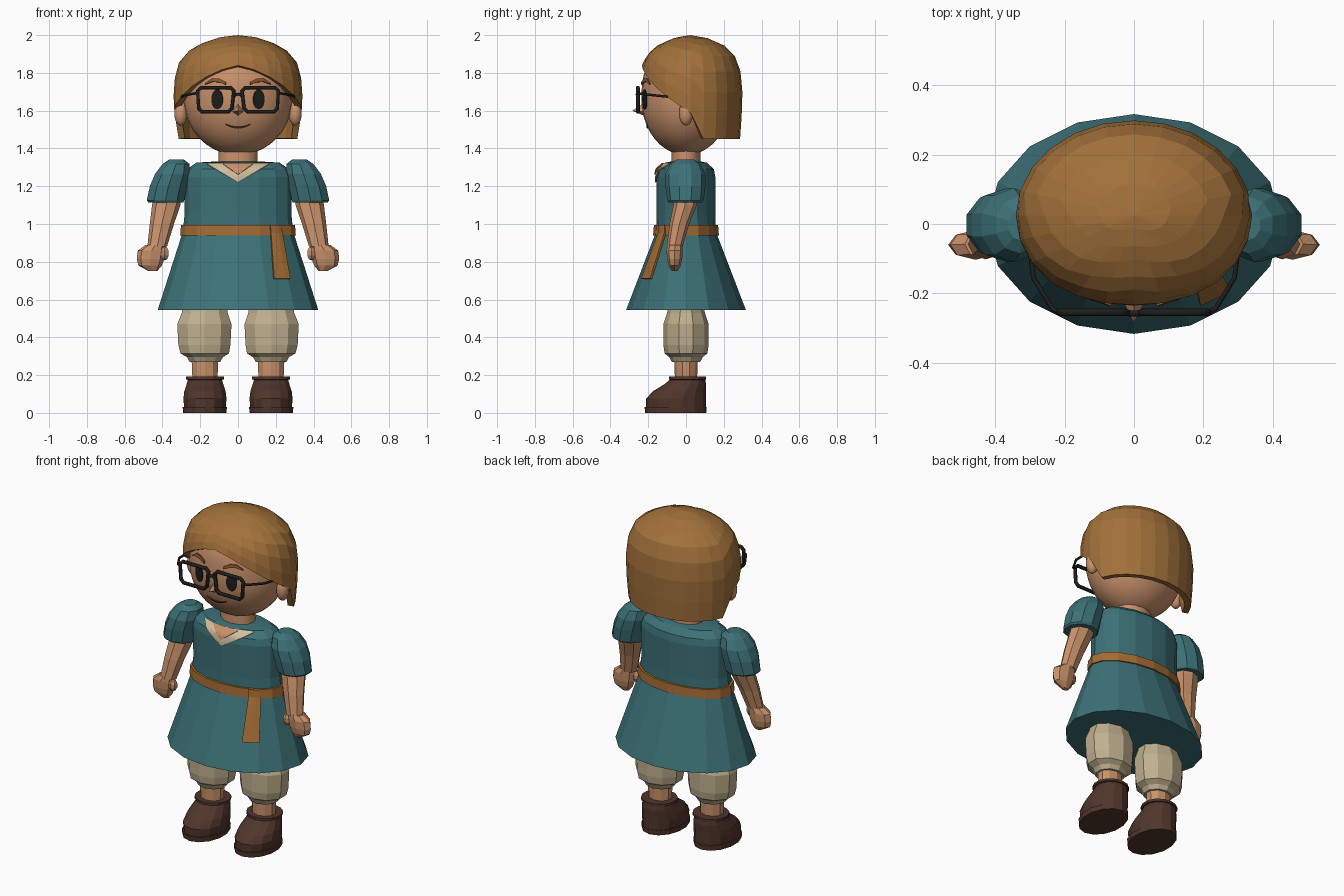
import bpy, bmesh, math
from mathutils import Vector
from mathutils.bvhtree import BVHTree

if "Cube" in bpy.data.objects:
    bpy.data.objects.remove(bpy.data.objects["Cube"])


def material(name, rgb):
    m = bpy.data.materials.new(name)
    m.diffuse_color = (*rgb, 1)
    m.use_nodes = True
    m.node_tree.nodes["Principled BSDF"].inputs["Base Color"].default_value = m.diffuse_color
    return m


TEAL = material("teal cloth", (.045, .165, .182))
HAIR = material("light brown hair", (.36, .165, .042))
SKIN = material("skin", (.58, .285, .145))
LINEN = material("beige linen", (.52, .43, .27))
CREAM = material("cream collar", (.64, .52, .34))
LEATHER = material("dark brown leather", (.08, .036, .024))
BELT = material("ochre belt", (.37, .15, .032))
BLACK = material("black", (.012, .013, .011))
BROW = material("brow brown", (.26, .085, .025))


def finish(name, bm, mat, smooth=None):
    bmesh.ops.recalc_face_normals(bm, faces=bm.faces)
    me = bpy.data.meshes.new(name)
    bm.to_mesh(me)
    bm.free()
    me.materials.append(mat)
    ob = bpy.data.objects.new(name, me)
    bpy.context.collection.objects.link(ob)
    if smooth:
        bpy.ops.object.select_all(action='DESELECT')
        ob.select_set(True)
        bpy.context.view_layer.objects.active = ob
        bpy.ops.object.shade_smooth_by_angle(angle=math.radians(smooth))
    return ob


def loft(name, mat, rings, n=12, smooth=None):
    """Closed stack of ellipses, each (z, cx, cy, rx, ry)."""
    bm = bmesh.new()
    loops = []
    for z, cx, cy, rx, ry in rings:
        loops.append([bm.verts.new((cx + rx * math.sin(2 * math.pi * i / n),
                                    cy - ry * math.cos(2 * math.pi * i / n), z))
                      for i in range(n)])
    for a, b in zip(loops, loops[1:]):
        for i in range(n):
            j = (i + 1) % n
            bm.faces.new((a[i], a[j], b[j], b[i]))
    bm.faces.new(loops[0])
    bm.faces.new(loops[-1])
    return finish(name, bm, mat, smooth)


def ellipsoid(name, mat, loc, r, seg=10, rings=7, smooth=None):
    bm = bmesh.new()
    bmesh.ops.create_uvsphere(bm, u_segments=seg, v_segments=rings, radius=1)
    bmesh.ops.scale(bm, vec=r, verts=bm.verts)
    bmesh.ops.translate(bm, vec=loc, verts=bm.verts)
    return finish(name, bm, mat, smooth)


def plate(name, mat, target, rows, off=.004, cuts=4, thick=.006):
    """Thin strip given as (x, z) pairs, draped on the front of a target."""
    tb = bmesh.new()
    tb.from_mesh(target.data)
    tree = BVHTree.FromBMesh(tb)
    bm = bmesh.new()
    grid = []
    for (a, b) in rows:
        line = []
        for k in range(cuts + 1):
            x, z = Vector(a).lerp(Vector(b), k / cuts)
            hit = tree.ray_cast(Vector((x, -2, z)), Vector((0, 1, 0)))[0]
            line.append(bm.verts.new((x, (hit.y if hit else -.1) - off, z)))
        grid.append(line)
    for a, b in zip(grid, grid[1:]):
        for k in range(cuts):
            bm.faces.new((a[k], a[k + 1], b[k + 1], b[k]))
    tb.free()
    ob = finish(name, bm, mat)
    m = ob.modifiers.new("thickness", 'SOLIDIFY')
    m.thickness, m.offset = thick, 0
    return ob


def tube(name, mat, pts, r, closed=False):
    cu = bpy.data.curves.new(name, 'CURVE')
    cu.dimensions = '3D'
    cu.bevel_depth, cu.bevel_resolution = r, 1
    cu.use_fill_caps = True
    sp = cu.splines.new('POLY')
    sp.points.add(len(pts) - 1)
    for p, co in zip(sp.points, pts):
        p.co = (*co, 1)
    sp.use_cyclic_u = closed
    tmp = bpy.data.objects.new(name + "_path", cu)
    me = bpy.data.meshes.new_from_object(tmp)
    bpy.data.objects.remove(tmp)
    me.materials.clear()
    me.materials.append(mat)
    bpy.context.collection.objects.link(bpy.data.objects.new(name, me))


def interp(table, x):
    for (x0, y0), (x1, y1) in zip(table, table[1:]):
        if x <= x1:
            return y0 + (y1 - y0) * (x - x0) / (x1 - x0)
    return table[-1][1]


# Dress, belt and hanging sash
dress = loft("dress", TEAL, [(.545, 0, 0, .425, .317), (.96, 0, 0, .292, .158),
                             (1.05, 0, 0, .283, .155), (1.25, 0, 0, .285, .155),
                             (1.29, 0, 0, .27, .148), (1.325, 0, 0, .22, .11),
                             (1.332, 0, 0, .1, .07)], 16)
loft("belt", BELT, [(.94, 0, 0, .306, .174), (.995, 0, 0, .302, .17)], 16)
plate("sash", BELT, dress, [((.17 + .02 * t, .995 - .285 * t), (.225 + .05 * t, .995 - .285 * t))
                            for t in (0, .15, .4, .7, 1)], .016, 3, .012)

# Collar with the open neck above it
plate("collar", CREAM, dress, [((x, 1.22 + .098 * abs(x) / .165), (x, 1.322))
                               for x in [i * .0275 for i in range(-6, 7)]], .006)
plate("open_neck", SKIN, dress, [((x, 1.262 + .055 * abs(x) / .08), (x, 1.322))
                                 for x in [i * .02 for i in range(-4, 5)]], .012)
loft("neck", SKIN, [(1.28, 0, 0, .105, .08), (1.42, 0, 0, .103, .075)], 12, 40)

# Head: rounder below, fuller at the forehead
rings = []
for i in range(1, 20):
    a = math.pi * (i / 20 - .5)
    t = math.sin(a)
    h, e = (.295, 2.0) if t < 0 else (.29, 2.6)
    f = (1 - abs(t) ** e) ** (1 / e)
    rings.append((1.66 + h * t, 0, 0, .287 * f, .236 * f))
head = loft("head", SKIN, rings, 28, 60)

# Hair: a cap whose lower edge depends on the direction around the head
profile = [(1.45, .95), (1.65, 1), (1.75, .99), (1.84, .94), (1.9, .83), (1.95, .62), (1.99, .27), (2, 0)]
edge = [(0, 1.84), (20, 1.81), (40, 1.75), (60, 1.68), (80, 1.62), (95, 1.57), (105, 1.45), (180, 1.45)]
bm = bmesh.new()
N = 24
pole = bm.verts.new((0, .025, 2))
cols = []
for i in range(N):
    deg = 360 * i / N
    a = math.radians(deg)
    zb = interp(edge, min(deg, 360 - deg))
    col = []
    for s in (.03, .1, .2, .35, .55, .78, 1):
        z = 2 - (2 - zb) * s
        f = interp(profile, z)
        col.append(bm.verts.new((.342 * f * math.sin(a), .025 - .275 * f * math.cos(a), z)))
    cols.append(col)
for i in range(N):
    a, b = cols[i], cols[(i + 1) % N]
    bm.faces.new((pole, a[0], b[0]))
    for k in range(len(a) - 1):
        bm.faces.new((a[k], a[k + 1], b[k + 1], b[k]))
hair = finish("hair", bm, HAIR)
m = hair.modifiers.new("thickness", 'SOLIDIFY')
m.thickness, m.offset = .035, -1

# Nose and mouth
bm = bmesh.new()
tip = bm.verts.new((0, -.285, 1.6))
base = [bm.verts.new(p) for p in ((-.03, -.225, 1.595), (0, -.215, 1.57), (.03, -.225, 1.595), (0, -.225, 1.64))]
for i in range(4):
    bm.faces.new((tip, base[i], base[(i + 1) % 4]))
bm.faces.new(base)
finish("nose", bm, SKIN)
plate("mouth", LEATHER, head, [((x, 1.506 + 4.5 * x * x), (x, 1.514 + 3.5 * x * x))
                               for x in [i * .0165 for i in range(-4, 5)]], .003, 1)

for s, side in ((1, "left"), (-1, "right")):
    # Eye, brow and ear
    rows = []
    for i in range(13):
        a = math.pi * i / 12
        x, h = s * .11 - .03 * math.cos(a), .052 * math.sin(a) + .0005
        rows.append(((x, 1.66 - h), (x, 1.66 + h)))
    plate(side + "_eye", BLACK, head, rows, .004)
    plate(side + "_brow", BROW, head, [((s * x, z - w), (s * x, z + w)) for x, z, w in
                                       ((.065, 1.745, .008), (.1, 1.76, .01), (.135, 1.762, .009),
                                        (.172, 1.742, .003))], .008, 1, .009)
    ellipsoid(side + "_ear", SKIN, (s * .303, 0, 1.585), (.036, .038, .065), smooth=40)

    # Glasses: rim and temple
    rim = [(.04, 1.722), (.195, 1.722), (.214, 1.705), (.208, 1.612), (.19, 1.594),
           (.05, 1.594), (.032, 1.612), (.022, 1.705)]
    tube(side + "_glasses_rim", BLACK, [(s * x, -.255, z) for x, z in rim], .011, True)
    tube(side + "_temple", BLACK, [(s * .213, -.255, 1.695), (s * .235, -.245, 1.69),
                                   (s * .29, -.155, 1.68), (s * .31, .0, 1.665)], .007)

    # Puffed sleeve
    loft(side + "_sleeve", TEAL, [(z, s * c, -.003, rx, ry) for z, c, rx, ry in
         ((1.115, .382, .098, .09), (1.125, .384, .104, .097), (1.2, .368, .104, .106),
          (1.265, .346, .098, .106), (1.318, .328, .075, .082), (1.342, .325, .04, .045))], 10)
    # Arm, hand and thumb
    loft(side + "_arm", SKIN, [(1.2, s * .365, 0, .07, .06), (1.1, s * .38, -.005, .075, .062),
                               (1.0, s * .403, -.035, .064, .052), (.88, s * .428, -.06, .052, .042)], 8)
    loft(side + "_hand", SKIN, [(z, s * c, y, rx, ry) for z, c, y, rx, ry in
         ((.75, .45, -.06, .022, .015), (.78, .465, -.06, .062, .032), (.815, .463, -.06, .073, .04),
          (.86, .457, -.06, .073, .043), (.89, .438, -.058, .05, .04))], 8)
    ellipsoid(side + "_thumb", SKIN, (s * .388, -.075, .845), (.025, .027, .038), 6, 5)

    # Gathered trousers, calf and shoe
    loft(side + "_trouser_leg", LINEN, [(z, s * c, 0, rx, ry) for z, c, rx, ry in
         ((.27, .175, .085, .075), (.295, .175, .1, .088), (.315, .176, .135, .113), (.36, .178, .145, .12),
          (.47, .178, .151, .12), (.53, .176, .128, .1), (.57, .175, .122, .09))], 10)
    loft(side + "_calf", SKIN, [(.14, s * .175, 0, .068, .058), (.3, s * .175, 0, .075, .062)], 10)
    loft(side + "_shoe_sole", LEATHER, [(0, s * .176, -.055, .118, .162), (.03, s * .176, -.055, .12, .164)], 14)
    loft(side + "_shoe", LEATHER, [(z, s * .175, y, rx, ry) for z, y, rx, ry in
         ((.03, -.053, .113, .158), (.075, -.053, .117, .158), (.115, -.035, .112, .14),
          (.15, -.005, .1, .112), (.175, .008, .093, .094), (.178, .008, .104, .099),
          (.192, .008, .104, .099))], 14)

tube("glasses_bridge", BLACK, [(-.028, -.255, 1.675), (-.01, -.258, 1.687), (.01, -.258, 1.687),
                               (.028, -.255, 1.675)], .009)
